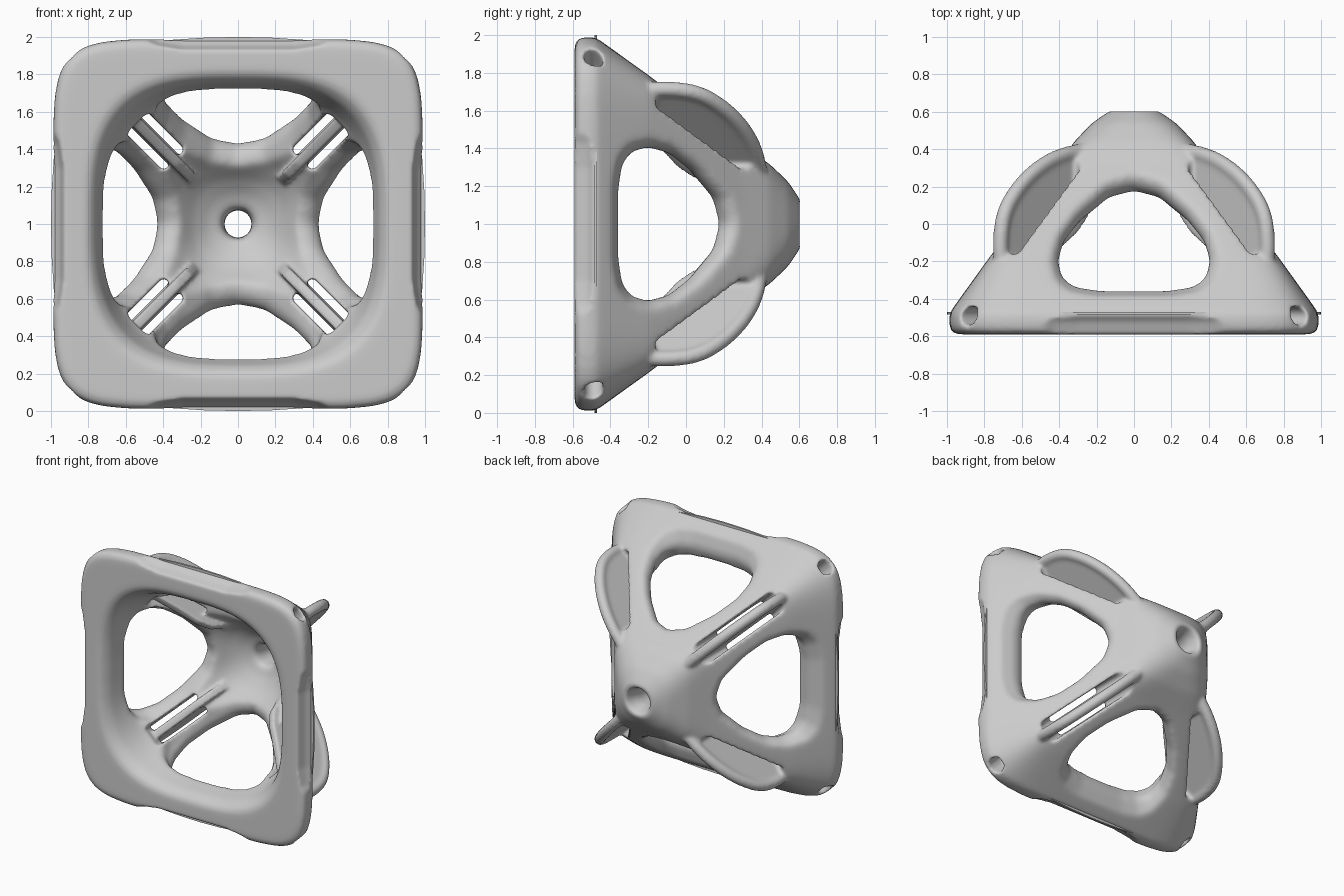
import bpy
import bmesh
import math
from mathutils import Vector

old = bpy.data.objects.get("Cube")
if old:
    bpy.data.objects.remove(old, do_unlink=True)

grey = bpy.data.materials.new("plain grey")
grey.use_nodes = True
grey.diffuse_color = (0.6, 0.6, 0.6, 1)
grey.node_tree.nodes["Principled BSDF"].inputs["Base Color"].default_value = (0.6, 0.6, 0.6, 1)

QUARTERS = [math.pi / 2 * k for k in range(4)]
DIAGONALS = [a + math.pi / 4 for a in QUARTERS]
ROOT2 = math.sqrt(2)


def place(u, y, v, a):
    """Point at radial distance u and sideways distance v, turned by a about the y axis."""
    return Vector((u * math.cos(a) - v * math.sin(a), y, 1 + u * math.sin(a) + v * math.cos(a)))


def loft(bm, rings):
    """Closed skin through equal rings of points."""
    loops = [[bm.verts.new(p) for p in ring] for ring in rings]
    n = len(loops[0])
    for lo, hi in zip(loops, loops[1:]):
        for i in range(n):
            j = (i + 1) % n
            bm.faces.new((lo[i], lo[j], hi[j], hi[i]))
    bm.faces.new(loops[0])
    bm.faces.new(loops[-1])


def squircle(y, size, power, count=64):
    ring = []
    for i in range(count):
        t = math.tau * (i + 0.5) / count
        c, s = math.cos(t), math.sin(t)
        ring.append(place(size * math.copysign(abs(c) ** (2 / power), c), y,
                          size * math.copysign(abs(s) ** (2 / power), s), 0))
    return ring


def solid(name, lofts):
    bm = bmesh.new()
    for rings in lofts:
        loft(bm, rings)
    bmesh.ops.recalc_face_normals(bm, faces=bm.faces[:])
    mesh = bpy.data.meshes.new(name)
    bm.to_mesh(mesh)
    bm.free()
    obj = bpy.data.objects.new(name, mesh)
    bpy.context.scene.collection.objects.link(obj)
    return obj


def bake(obj):
    """Turn modifiers or a curve into a plain mesh of the same name."""
    dg = bpy.context.evaluated_depsgraph_get()
    dg.update()
    mesh = bpy.data.meshes.new_from_object(obj.evaluated_get(dg))
    name = obj.name
    bpy.data.objects.remove(obj, do_unlink=True)
    mesh.materials.clear()
    mesh.materials.append(grey)
    out = bpy.data.objects.new(name, mesh)
    bpy.context.scene.collection.objects.link(out)
    return out


def carve(obj, cutters):
    for cutter in cutters:
        cutter.hide_render = True
        mod = obj.modifiers.new("cut", "BOOLEAN")
        mod.operation = "DIFFERENCE"
        mod.solver = "EXACT"
        mod.object = cutter
    out = bake(obj)
    for cutter in cutters:
        bpy.data.objects.remove(cutter, do_unlink=True)
    return out


def soften(obj, voxel, rounds):
    mod = obj.modifiers.new("remesh", "REMESH")
    mod.mode = "VOXEL"
    mod.voxel_size = voxel
    mod = obj.modifiers.new("soften", "SMOOTH")
    mod.factor = 0.5
    mod.iterations = rounds
    return bake(obj)


def select(objects, active):
    bpy.ops.object.select_all(action="DESELECT")
    for obj in objects:
        obj.select_set(True)
    bpy.context.view_layer.objects.active = active


def smooth(obj, degrees):
    select([obj], obj)
    bpy.ops.object.shade_smooth_by_angle(angle=math.radians(degrees))


# Hollow pyramid shell with a rounded square window and a blunt rear tip
frame = solid("pyramid_frame", [[squircle(*r) for r in (
    (-0.59, 0.97, 7), (-0.56, 0.99, 7), (-0.48, 0.99, 7), (-0.2, 0.79, 11),
    (0.3, 0.415, 9), (0.44, 0.32, 5), (0.54, 0.225, 3), (0.612, 0.12, 2))]])
cavity = solid("cavity_cutter", [[squircle(*r) for r in (
    (-0.8, 0.85, 3.2), (-0.59, 0.8, 3.1), (-0.53, 0.755, 3), (-0.43, 0.73, 2.9),
    (-0.34, 0.7, 2.9), (0.15, 0.33, 2.9), (0.25, 0.24, 2.6), (0.31, 0.16, 2.2),
    (0.34, 0.08, 2))]])
tip_hole = solid("tip_hole_cutter", [[squircle(*r) for r in (
    (0.2, 0.12, 2), (0.38, 0.08, 2), (0.5, 0.075, 2), (0.7, 0.13, 2))]])

# Rounded triangular openings, cut square to each sloping face and flared both ways
half = [(0.13, 0.16), (0.28, 0.03), (0.37, -0.09), (0.4, -0.2), (0.375, -0.29),
        (0.31, -0.335), (0.18, -0.355)]
outline = [(0, 0.195)] + half + [(-x, y) for x, y in reversed(half)]


def face_ring(depth, scale, a):
    ring = []
    for v, y in outline:
        y = -0.13 + (y + 0.13) * scale
        tilt = (y + 0.36) / 0.54
        ring.append(place(0.54 - 0.74 * y + 0.8 * depth, y + 0.6 * depth * tilt, v * scale, a))
    return ring


flare = [(-0.2, 1.16), (-0.08, 1.09), (-0.03, 1.01), (0.03, 1.01), (0.08, 1.09), (0.28, 1.2)]
openings = solid("side_opening_cutter", [[face_ring(d, s, a) for d, s in flare] for a in QUARTERS])
frame = soften(carve(frame, [cavity, tip_hole, openings]), 0.016, 18)

# Slots along the ribs, hollows fading out along the front edges, pits in the corners
slot = [(0.34, -0.1), (0.52, -0.4), (0.56, -0.22), (0.72, -0.15), (0.85, 0),
        (0.5, 0.5), (0.34, 0.41)]
hollow = [(0.925, -0.7), (1.3, -0.7), (1.3, -0.475), (0.99, -0.475), (0.95, -0.52), (0.93, -0.575)]
fade = [(-0.54, 0.07), (-0.43, 0.025), (-0.3, 0.005), (0.3, 0.005), (0.43, 0.025), (0.54, 0.07)]
cuts = [[[place(r * ROOT2, y, v, a) for r, y in slot] for v in (-0.08, 0.08)] for a in DIAGONALS]
cuts += [[[place(u + rise, y, v, a) for u, y in hollow] for v, rise in fade] for a in QUARTERS]
circle = [math.tau * i / 20 for i in range(20)]
cuts += [[[place(u, -0.49 + 0.05 * math.sin(t), 0.06 * math.cos(t), a) for t in circle]
          for u in (1.1, 1.6)] for a in DIAGONALS]
frame = carve(frame, [solid("detail_cutter", cuts)])

# Arched fin standing in each rib slot: a thin web with a round outer rim
arch = [(0.69, -0.34), (0.715, -0.2), (0.715, -0.05), (0.695, 0.06), (0.655, 0.14), (0.59, 0.23),
        (0.5, 0.31), (0.4, 0.365), (0.3, 0.39), (0.18, 0.4)]
belly = [(0.2, 0.3), (0.24, 0.12), (0.26, 0.04), (0.32, -0.05), (0.42, -0.14),
         (0.55, -0.27), (0.66, -0.36)]
fins = []
for a in DIAGONALS:
    fins.append(solid("rib_web", [[[place(r * ROOT2, y, v, a) for r, y in arch + belly]
                                   for v in (-0.03, 0.03)]]))
    curve = bpy.data.curves.new("rib_rim", "CURVE")
    curve.dimensions = "3D"
    curve.bevel_depth = 0.042
    curve.bevel_resolution = 4
    curve.use_fill_caps = True
    spline = curve.splines.new("NURBS")
    spline.points.add(len(arch) - 1)
    for point, (r, y) in zip(spline.points, arch):
        point.co = (*place(r * ROOT2, y, 0, a), 1)
    spline.order_u = 4
    spline.use_endpoint_u = True
    spline.resolution_u = 6
    rim = bpy.data.objects.new("rib_rim", curve)
    bpy.context.scene.collection.objects.link(rim)
    fins.append(bake(rim))

# Blend the fins into the frame as one smooth body
select([frame] + fins, frame)
bpy.ops.object.join()
frame = soften(frame, 0.0125, 8)
smooth(frame, 80)

# Thin bowed lip along each front edge, behind the hollow
bow = [(0.9, -0.5), (0.965, -0.5), (0.985, -0.35), (0.996, -0.18), (1, 0)]
bow += [(u, -v) for u, v in reversed(bow[:-1])]
for k, a in enumerate(QUARTERS):
    lip = solid(f"front_edge_lip_{k + 1}", [[[place(u, y, v, a) for u, v in bow]
                                             for y in (-0.485, -0.47)]])
    smooth(bake(lip), 40)
